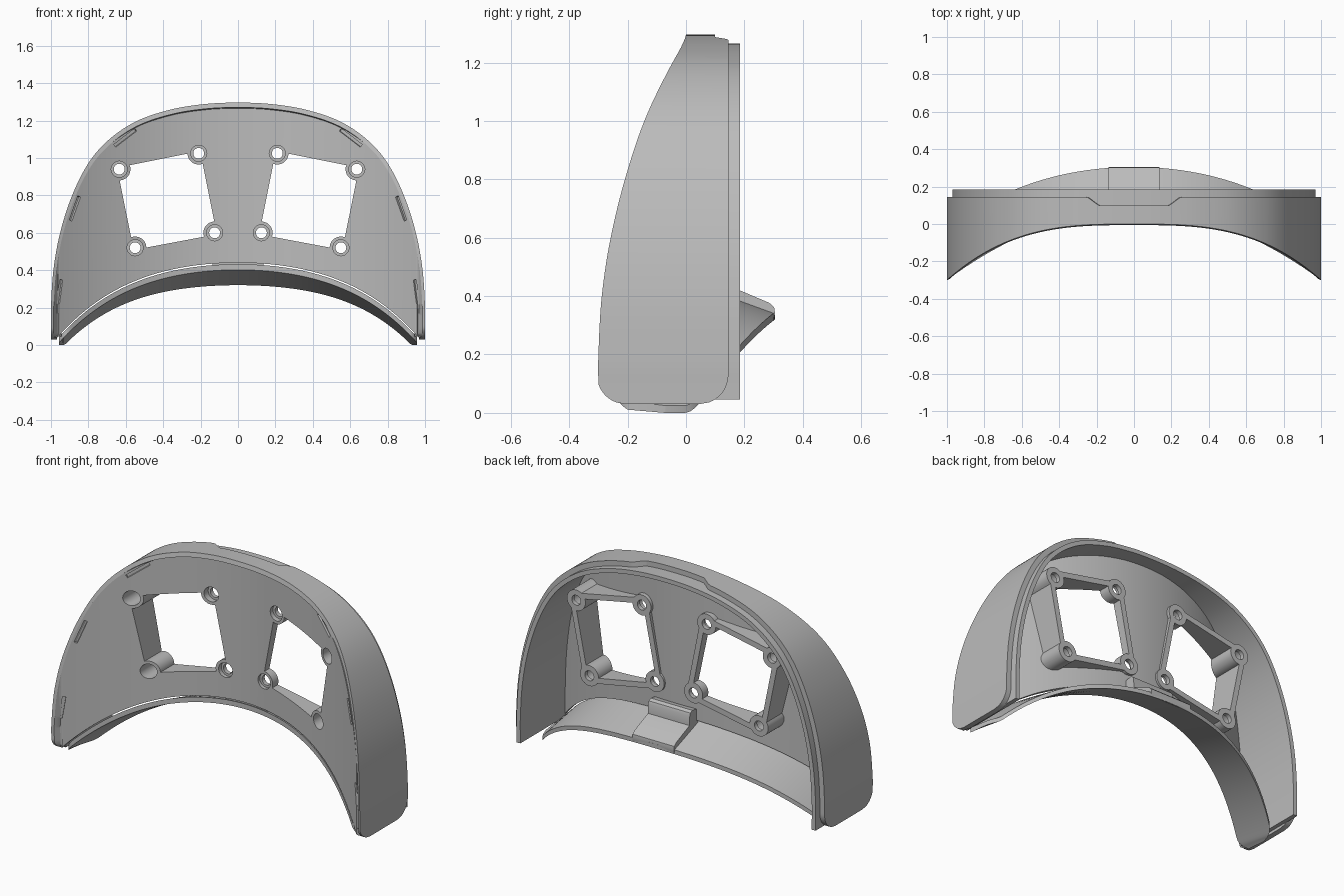
import bpy, bmesh, math
from mathutils import Vector, Matrix

if "Cube" in bpy.data.objects:
    bpy.data.objects.remove(bpy.data.objects["Cube"], do_unlink=True)

grey = bpy.data.materials.new("plain grey")
grey.use_nodes = True
grey.diffuse_color = (0.5, 0.5, 0.5, 1)
grey.node_tree.nodes["Principled BSDF"].inputs["Base Color"].default_value = (0.5, 0.5, 0.5, 1)


def loft(name, rings):
    """Skin a row of equal-sized rings and cap both ends."""
    bm = bmesh.new()
    rows = [[bm.verts.new(p) for p in ring] for ring in rings]
    n = len(rows[0])
    for a, b in zip(rows, rows[1:]):
        for i in range(n):
            j = (i + 1) % n
            bm.faces.new((a[i], a[j], b[j], b[i]))
    bm.faces.new(rows[0])
    bm.faces.new(rows[-1][::-1])
    bmesh.ops.recalc_face_normals(bm, faces=bm.faces)
    mesh = bpy.data.meshes.new(name)
    bm.to_mesh(mesh)
    bm.free()
    mesh.materials.append(grey)
    ob = bpy.data.objects.new(name, mesh)
    bpy.context.collection.objects.link(ob)
    return ob


def prism(name, outline, y0, y1):
    return loft(name, [[(x, y, z) for x, z in outline] for y in (y0, y1)])


def cut(ob, cutters):
    bpy.context.view_layer.objects.active = ob
    for c in cutters:
        mod = ob.modifiers.new("cut", "BOOLEAN")
        mod.operation = "DIFFERENCE"
        mod.solver = "EXACT"
        mod.object = c
        bpy.ops.object.modifier_apply(modifier=mod.name)


# Shape rules shared by the parts
def corner(z, r=0.1):
    d = max(0, 0.03 + r - z)
    return r - math.sqrt(max(0, r * r - d * d))

def front(x, z, lift=0.006):
    return max(-0.3 * abs(x) ** 3 - lift, -0.305 + corner(z))

def bow(x):
    return 0.07 - 0.37 * x * x

def face(x, z):
    return max(bow(x), -0.305 + corner(z))

def back(x, z):
    notch = 0.045 * min(1, max(0, (0.25 - abs(x)) / 0.06))
    return 0.145 - notch - corner(z)

def brow(x):
    return 0.44 - 0.27 * x**2 - 0.17 * x**4


# Arch outline, smoothed through a few points
half = [(1, .03), (1, .09), (1, .2), (.987, .4), (.951, .6), (.887, .8), (.798, .975),
        (.688, 1.1), (.54, 1.198), (.355, 1.26), (.17, 1.289), (0, 1.296)]
ctrl = [Vector(p) for p in half] + [Vector((-x, z)) for x, z in half[-2::-1]]
ext = [2 * ctrl[0] - ctrl[1]] + ctrl + [2 * ctrl[-1] - ctrl[-2]]
arch = []
for a, b, c, d in zip(ext, ext[1:], ext[2:], ext[3:]):
    for k in range(10):
        t = k / 10
        arch.append(0.5 * (2 * b + (c - a) * t + (2 * a - 5 * b + 4 * c - d) * t**2
                           + (3 * b - a - 3 * c + d) * t**3))
arch.append(ctrl[-1])


def inset(dist, extra_on_top=0):
    out = []
    for i, p in enumerate(arch):
        t = (arch[min(i + 1, len(arch) - 1)] - arch[max(i - 1, 0)]).normalized()
        out.append(p + (dist + extra_on_top * abs(t.x)) * Vector((-t.y, t.x)))
    return out


def behind(x, z):
    return max(front(x, z), face(x, z)) + 0.014


# Outer wall with a front rim, and the lip inside it
rim, seat, inner = inset(0.014, 0.012), inset(0.032), inset(0.055)
loft("outer_wall", [[(o.x, front(o.x, o.y, 0), o.y), (r.x, front(r.x, r.y), r.y),
                     (s.x, behind(s.x, s.y), s.y),
                     (s.x, back(o.x, o.y), s.y), (o.x, back(o.x, o.y), o.y)]
                    for o, r, s in zip(arch, rim, seat)])
loft("inner_lip", [[(s.x, behind(s.x, s.y), s.y), (n.x, behind(n.x, n.y), n.y),
                    (n.x, 0.185, n.y), (s.x, 0.185, s.y)]
                   for s, n in zip(inset(0.03), inner) if s.y > 0.045])

# Bowed face plate, set back from the rim in the middle
plate = loft("face_plate", [[(p.x, face(p.x, p.y), p.y),
                             (p.x, face(p.x, p.y) + 0.03, p.y),
                             (p.x, face(p.x, b) + 0.03, b), (p.x, face(p.x, b), b)]
                            for p in rim if p.y > 0.21
                            for b in [max(0.04, brow(p.x))]])


# Window frames with a screw boss on each corner
def window(corners, r, off, inside):
    """Quad outline whose corners are arcs around the bosses."""
    pts = []
    tilt = math.asin(off / r)
    for i, c in enumerate(corners):
        to_prev, to_next = corners[i - 1] - c, corners[(i + 1) % 4] - c
        a = math.atan2(to_prev.y, to_prev.x)
        b = math.atan2(to_next.y, to_next.x)
        span = (a - b) % math.tau
        if inside:
            a, sweep = a + tilt, -(span + 2 * tilt)
        else:
            a, sweep = a + tilt, math.tau - span - 2 * tilt
        for k in range(17):
            t = a + sweep * k / 16
            pts.append(c + r * Vector((math.cos(t), math.sin(t))))
    return pts


def circle(c, r, y):
    return [(c.x + r * math.cos(k * math.tau / 32), y, c.y + r * math.sin(k * math.tau / 32))
            for k in range(32)]


xs = [-1.1 + 0.05 * i for i in range(45)]
clear = loft("cutter_front", [[(x, -2, -1), (x, bow(x) + 0.01, -1),
                               (x, bow(x) + 0.01, 2), (x, -2, 2)] for x in xs])
cutters = [clear]
bosses = [(.125, .60), (.55, .52), (.635, .94), (.21, 1.025)]
for side, label in ((1, "left"), (-1, "right")):
    quad = [Vector((side * x, z)) for x, z in bosses][::side]
    frame = prism(label + "_window_frame", window(quad, 0.06, 0.042, False), -0.4, 0.11)
    cut(frame, [clear])
    tools = [prism("cutter_window", window(quad, 0.06, 0.01, True), -0.6, 0.4)]
    for c in quad:
        tools.append(loft("cutter_screw", [circle(c, 0.043, -0.6), circle(c, 0.043, 0.085),
                                           circle(c, 0.029, 0.085), circle(c, 0.029, 0.4)]))
    cut(frame, tools)
    cut(plate, tools)
    cutters += tools

# Blind slots near the plate edge
for side in (1, -1):
    for x, z, angle, length in ((.603, 1.108, 35, .15), (.872, .73, 67, .14), (.953, .285, 81, .13)):
        lx, ly, lz = length / 2, 0.018, 0.009
        slot = loft("cutter_slot", [[(e, -ly, -lz), (e, ly, -lz), (e, ly, lz), (e, -ly, lz)]
                                    for e in (-lx, lx)])
        slope = math.atan(-0.74 * x) * side
        slot.matrix_world = (Matrix.Translation((side * x, bow(x), z))
                             @ Matrix.Rotation(slope, 4, "Z")
                             @ Matrix.Rotation(side * math.radians(angle), 4, "Y"))
        bpy.context.view_layer.update()
        cut(plate, [slot])
        cutters.append(slot)

# Curved shelf under the plate, parted from it by a thin slit
rings = []
for i in range(81):
    x = 0.958 * math.sin((i / 40 - 1) * math.pi / 2)
    trim = 0.07 * max(0, (abs(x) - 0.9) / 0.058) ** 2
    yf, yb = bow(x) + trim, 0.305 - 0.27 * x**2 - 0.07 * x**4 - trim
    zf, zb = brow(x) - 0.008, max(0, 0.32 - 0.2 * x**2 - 0.2 * x**4)
    rings.append([(x, yf, zf), (x, yb, zb + 0.025), (x, yb, zb), (x, yf, max(0.01, zf - 0.03))])
loft("lower_shelf", rings)

# Raised tab in the middle of the shelf, joined to the plate
tab = [(.08, .50), (.135, .51), (.152, .50), (.158, .485), (.16, .43), (.285, .377),
       (.302, .362), (.305, .34), (.30, .32), (.08, .41)]
loft("centre_tab", [[(x, y, z) for y, z in tab] for x in (-0.135, 0.135)])

for c in cutters:
    bpy.data.objects.remove(c, do_unlink=True)

# Smooth the curves, keep the edges crisp
for ob in bpy.context.scene.objects:
    ob.select_set(ob.type == "MESH")
bpy.context.view_layer.objects.active = plate
bpy.ops.object.shade_smooth_by_angle(angle=math.radians(30))
